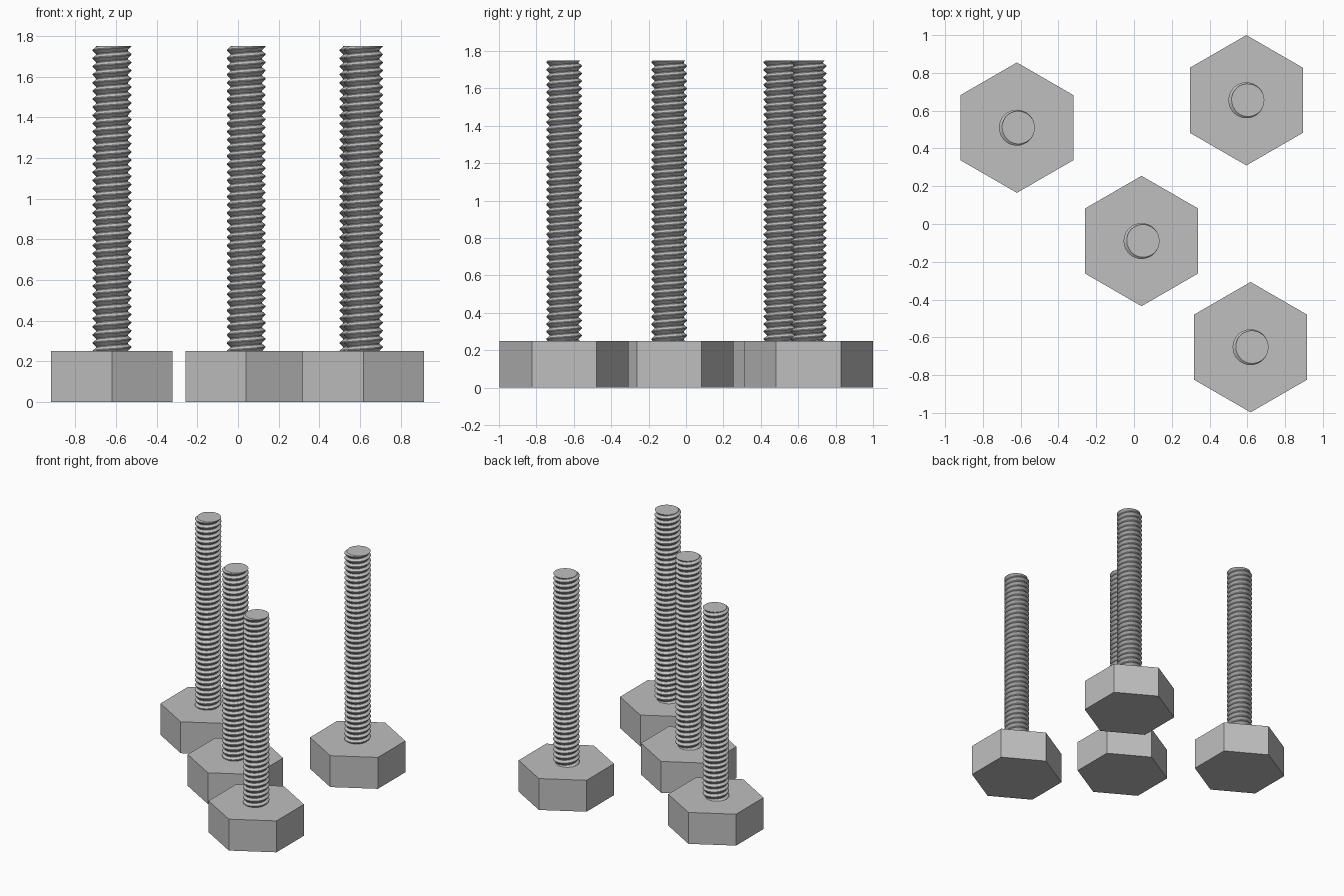
import bpy, bmesh
from math import pi, cos, sin, floor

if "Cube" in bpy.data.objects:
    bpy.data.objects.remove(bpy.data.objects["Cube"], do_unlink=True)

# One plain steel colour for everything
steel = bpy.data.materials.new("steel_grey")
steel.use_nodes = True
STEEL = (0.52, 0.52, 0.52, 1)
steel.diffuse_color = STEEL
steel.node_tree.nodes["Principled BSDF"].inputs["Base Color"].default_value = STEEL

HEAD_RADIUS, HEAD_TOP, BOLT_TOP = 0.345, 0.25, 1.75
CREST, ROOT, PITCH, SIDES = 0.095, 0.078, 0.04, 32
# Tooth profile over one pitch: (fraction of pitch, radius)
TOOTH = [(0, ROOT), (0.44, CREST), (0.56, CREST), (0.9, ROOT), (1, ROOT)]


def tooth_radius(phase):
    """Radius of the thread at a fraction of its pitch."""
    f = phase - floor(phase)
    for (a, ra), (b, rb) in zip(TOOTH, TOOTH[1:]):
        if f <= b:
            return ra + (rb - ra) * (f - a) / (b - a)
    return ROOT


def make_mesh(name, bm):
    mesh = bpy.data.meshes.new(name)
    bmesh.ops.recalc_face_normals(bm, faces=bm.faces)
    bm.to_mesh(mesh)
    bm.free()
    mesh.materials.append(steel)
    return mesh


def head_mesh():
    """Hexagonal prism with points to front and back."""
    bm = bmesh.new()
    ring = [bm.verts.new((HEAD_RADIUS * sin(i * pi / 3), HEAD_RADIUS * cos(i * pi / 3), 0))
            for i in range(6)]
    base = bm.faces.new(ring)
    top = bmesh.ops.extrude_face_region(bm, geom=[base], use_keep_orig=True)["geom"]
    bmesh.ops.translate(bm, vec=(0, 0, HEAD_TOP),
                        verts=[v for v in top if isinstance(v, bmesh.types.BMVert)])
    return make_mesh("bolt_head", bm)


def shank_mesh():
    """Right-handed helical thread, trimmed flat at both ends."""
    bm = bmesh.new()
    turns = round((BOLT_TOP - HEAD_TOP) / PITCH)
    columns = []
    for s in range(SIDES + 1):
        angle = 2 * pi * s / SIDES
        column = []
        for turn in range(-2, turns + 2):
            for frac, _ in TOOTH[:-1]:
                z = HEAD_TOP + PITCH * (turn + frac + s / SIDES)
                z = min(max(z, HEAD_TOP), BOLT_TOP)
                r = tooth_radius((z - HEAD_TOP) / PITCH - s / SIDES + 1e-7)
                column.append(bm.verts.new((r * cos(angle), r * sin(angle), z)))
        columns.append(column)
    for left, right in zip(columns, columns[1:]):
        for i in range(len(left) - 1):
            quad = (left[i], right[i], right[i + 1], left[i + 1])
            if len({round(v.co.z, 5) for v in quad}) > 1:
                bm.faces.new(quad)
    bmesh.ops.remove_doubles(bm, verts=bm.verts, dist=0.00005)
    bmesh.ops.delete(bm, geom=[v for v in bm.verts if not v.link_faces], context="VERTS")
    # Flat end caps
    bmesh.ops.holes_fill(bm, edges=[e for e in bm.edges if e.is_boundary], sides=0)
    return make_mesh("threaded_shank", bm)


head, shank = head_mesh(), shank_mesh()

# Four standing bolts
SPOTS = {"left_rear": (0.595, 0.655), "right_rear": (-0.62, 0.51),
         "middle": (0.04, -0.09), "left_front": (0.617, -0.652)}
for spot, (x, y) in SPOTS.items():
    for part, mesh in (("head", head), ("shank", shank)):
        obj = bpy.data.objects.new(f"{spot}_bolt_{part}", mesh)
        obj.location = (x, y, 0)
        bpy.context.collection.objects.link(obj)
